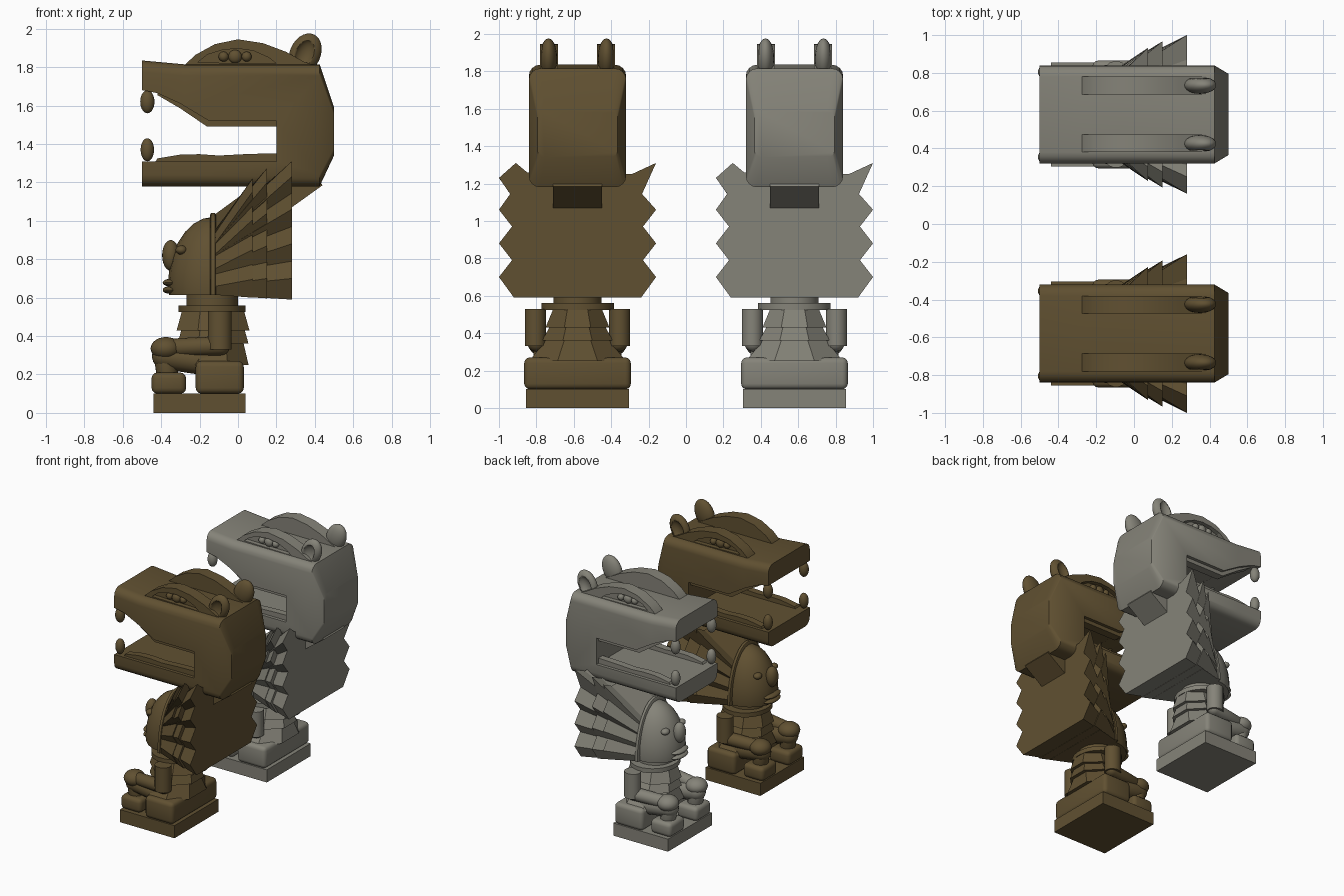
import bpy, bmesh, math
from mathutils import Vector, Matrix

if "Cube" in bpy.data.objects:
    bpy.data.objects.remove(bpy.data.objects["Cube"])


def material(name, rgb):
    m = bpy.data.materials.new(name)
    m.diffuse_color = (*rgb, 1)
    m.use_nodes = True
    m.node_tree.nodes["Principled BSDF"].inputs["Base Color"].default_value = m.diffuse_color
    return m


def finish(name, bm, mat, smooth=True):
    bmesh.ops.recalc_face_normals(bm, faces=bm.faces)
    me = bpy.data.meshes.new(name)
    bm.to_mesh(me)
    bm.free()
    me.materials.append(mat)
    if smooth:
        me.shade_smooth()
        me.set_sharp_from_angle(angle=math.radians(32))
    ob = bpy.data.objects.new(name, me)
    bpy.context.collection.objects.link(ob)
    return ob


def loft(name, loops, mat, smooth=False):
    """Skin a row of equal-length loops and cap both ends."""
    bm = bmesh.new()
    rows = [[bm.verts.new(p) for p in loop] for loop in loops]
    n = len(rows[0])
    for a, b in zip(rows, rows[1:]):
        for i in range(n):
            j = (i + 1) % n
            bm.faces.new((a[i], a[j], b[j], b[i]))
    bm.faces.new(rows[0])
    bm.faces.new(rows[-1])
    return finish(name, bm, mat, smooth)


def prism(name, profile, y0, y1, mat, smooth=False):
    return loft(name, [[(x, y, z) for x, z in profile] for y in (y0, y1)], mat, smooth)


def ellipsoid(name, c, r, mat, tilt=0, clamp=None):
    bm = bmesh.new()
    bmesh.ops.create_uvsphere(bm, u_segments=20, v_segments=14, radius=1)
    bm.transform(Matrix.Translation(c) @ Matrix.Rotation(tilt, 4, 'Y') @ Matrix.Diagonal((*r, 1)))
    if clamp:
        for v in bm.verts:
            v.co.x, v.co.z = min(v.co.x, clamp[0]), max(v.co.z, clamp[1])
        bmesh.ops.remove_doubles(bm, verts=bm.verts, dist=0.0005)
    return finish(name, bm, mat)


def capsule(name, a, b, r, mat):
    a, b = Vector(a), Vector(b)
    bm = bmesh.new()
    bmesh.ops.create_uvsphere(bm, u_segments=14, v_segments=10, radius=r)
    for v in bm.verts:
        if v.co.z > 1e-4:
            v.co.z += (b - a).length
    bm.transform(Matrix.Translation(a) @ (b - a).to_track_quat('Z', 'Y').to_matrix().to_4x4())
    return finish(name, bm, mat)


def box(name, lo, hi, mat, bevel=0):
    bm = bmesh.new()
    bmesh.ops.create_cube(bm, size=1)
    for v in bm.verts:
        v.co = [l + (h - l) * (c + 0.5) for l, h, c in zip(lo, hi, v.co)]
    if bevel:
        bmesh.ops.bevel(bm, geom=bm.edges[:], offset=bevel, segments=3, profile=0.5, affect='EDGES')
    return finish(name, bm, mat, bevel > 0)


def cone(name, c, r0, r1, z0, z1, mat, n=28):
    ring = [(math.cos(2 * math.pi * (i + .5) / n), math.sin(2 * math.pi * (i + .5) / n)) for i in range(n)]
    return loft(name, [[(c[0] + r[0] * a, c[1] + r[1] * b, z) for a, b in ring]
                       for r, z in ((r0, z0), (r1, z1))], mat, n > 12)


def cut(ob, cutter):
    mod = ob.modifiers.new("cut", 'BOOLEAN')
    mod.operation, mod.solver, mod.object = 'DIFFERENCE', 'EXACT', cutter
    dg = bpy.context.evaluated_depsgraph_get()
    me = bpy.data.meshes.new_from_object(ob.evaluated_get(dg))
    ob.modifiers.clear()
    ob.data = me
    bpy.data.objects.remove(cutter)


def round_rect(x, y, half, z0, z1, r):
    pts = []
    for cy, cz, a0 in ((half - r, z1 - r, 0), (r - half, z1 - r, 90), (r - half, z0 + r, 180), (half - r, z0 + r, 270)):
        for k in range(5):
            a = math.radians(a0 + k * 22.5)
            pts.append((x, y + cy + r * math.cos(a), cz + r * math.sin(a)))
    return pts


ZIGZAG = [(-.34, .59), (.34, .59), (.42, .70), (.35, .79), (.42, .88), (.35, .97), (.42, 1.06),
          (.345, 1.144), (.42, 1.31), (.29, 1.25), (0, 1.25), (-.27, 1.26), (-.33, 1.31), (-.42, 1.23),
          (-.36, 1.144), (-.42, 1.06), (-.35, .97), (-.42, .88), (-.35, .79), (-.42, .70)]
BROW = [(-.29, 1.78), (-.28, 1.81), (-.22, 1.865), (-.12, 1.92), (0, 1.945), (.13, 1.925),
        (.25, 1.88), (.34, 1.83), (.42, 1.80), (.42, 1.78)]
EYE = [(-.21, 1.825), (-.16, 1.865), (-.08, 1.89), (0, 1.897), (.08, 1.885), (.16, 1.85), (.2, 1.818)]
MOUTH = [(-.6, 1.31), (.2, 1.31), (.2, 1.52), (-.15, 1.52), (-.3, 1.61), (-.42, 1.665), (-.6, 1.70)]
UPPER_GUM = [(-.42, 1.655), (-.3, 1.585), (-.16, 1.49), (.21, 1.49), (.21, 1.54), (-.14, 1.54), (-.29, 1.64), (-.41, 1.69)]
LOWER_GUM = [(-.44, 1.29), (.21, 1.29), (.21, 1.352), (.05, 1.348), (-.1, 1.34), (-.2, 1.347), (-.3, 1.345), (-.42, 1.325)]


def statue(tag, y, m):
    def n(part):
        return tag + "_" + part
    # plinth, seat and robe
    box(n("plinth"), (-.44, y - .275, 0), (.04, y + .275, .1), m)
    box(n("seat"), (-.22, y - .285, .1), (.03, y + .285, .27), m, .03)
    for i, (r0, r1, z0, z1) in enumerate((((.2, .28), (.165, .16), .25, .39),
                                          ((.2, .205), (.17, .145), .36, .46),
                                          ((.205, .185), (.175, .14), .43, .53))):
        cone(n(f"robe_tier_{i}"), (-.13, y), r0, r1, z0, z1, m, 8)
    cone(n("collar"), (-.135, y), (.175, .195), (.175, .195), .525, .56, m)
    cone(n("neck"), (-.135, y), (.135, .13), (.135, .13), .55, .64, m)
    # arms and legs
    for s in (-1, 1):
        cone(n("upper_arm"), (-.095, y + s * .225), (.063, .058), (.063, .058), .33, .53, m, 16)
        capsule(n("forearm"), (-.09, y + s * .22, .35), (-.33, y + s * .19, .34), .05, m)
        ellipsoid(n("hand"), (-.375, y + s * .18, .335), (.08, .08, .06), m)
        capsule(n("thigh"), (-.38, y + s * .17, .295), (-.1, y + s * .17, .25), .068, m)
        capsule(n("shin"), (-.38, y + s * .17, .29), (-.365, y + s * .17, .18), .058, m)
        box(n("foot"), (-.45, y + s * .165 - .095, .1), (-.27, y + s * .165 + .095, .21), m, .03)
    # face under the headdress
    ellipsoid(n("face"), (-.13, y, .66), (.235, .21, .36), m, clamp=(-.11, .615))
    ellipsoid(n("nose"), (-.35, y, .82), (.045, .05, .08), m)
    for z in (.678, .64):
        ellipsoid(n("lip"), (-.352, y, z), (.04, .09, .02), m)
    for s in (-1, 1):
        ellipsoid(n("eye"), (-.295, y + s * .1, .848), (.03, .035, .024), m)
    arch = [(math.cos(math.pi * i / 24), math.sin(math.pi * i / 24)) for i in range(25)]
    loft(n("face_rim"), [[(x, y + r * a, .615 + (r + .195) * b) for a, b in arch]
                         for x, r in ((-.145, .222), (-.14, .232), (-.12, .232), (-.115, .222))], m, True)
    # layered mane, from an arch at the face to a zigzag edge at the back
    for i, (x, su, sz) in enumerate(((.075, .84, .86), (.15, .92, .94), (.28, 1, 1))):
        front, back = [], []
        for u, z in ZIGZAG:
            a = math.atan2(max(z - .62, 0) / .66, u / .36)
            front.append((-.125, y + .22 * math.cos(a), .615 + .415 * math.sin(a)))
            back.append((x, y + u * su, .59 + (.28 - x) * .05 + (z - .59) * sz))
        loft(n(f"mane_layer_{i}"), [front, back], m)
    # animal head with an open mouth
    head = loft(n("head"), [round_rect(-.5, y, .26, 1.18, 1.835, .06), round_rect(-.28, y, .26, 1.18, 1.815, .06),
                            round_rect(.425, y, .26, 1.18, 1.815, .06), round_rect(.5, y, .215, 1.34, 1.59, .04)], m, True)
    cut(head, prism("mouth_cutter", MOUTH, y - .4, y + .4, m))
    prism(n("head_support"), [(.2, 1.07), (.28, 1.07), (.44, 1.185), (.4, 1.25), (.2, 1.25)], y - .13, y + .13, m)
    for s in (-1, 1):
        prism(n("upper_gum"), UPPER_GUM, y + s * .17, y + s * .235, m)
        prism(n("lower_gum"), LOWER_GUM, y + s * .18, y + s * .235, m)
        ellipsoid(n("upper_fang"), (-.472, y + s * .225, 1.62), (.037, .035, .06), m)
        ellipsoid(n("lower_fang"), (-.472, y + s * .225, 1.37), (.035, .035, .06), m)
        # brow with a recessed eye
        brow = prism(n("brow"), BROW, y + s * .105, y + s * .2, m, True)
        cut(brow, prism("eye_cutter", EYE, y + s * .165, y + s * .25, m))
        for x, r in ((-.075, .026), (-.015, .035), (.045, .026)):
            ellipsoid(n("eyeball"), (x, y + s * .17, 1.855), (r, .025, r), m)
        # hollow ear
        ear = ellipsoid(n("ear"), (.35, y + s * .155, 1.87), (.08, .046, .11), m, .42)
        cut(ear, ellipsoid("ear_cutter", (.345, y + s * .205, 1.87), (.05, .04, .08), m, .42))


statue("brown", -.58, material("dark brown", (.118, .081, .031)))
statue("grey", .58, material("stone grey", (.235, .228, .19)))
